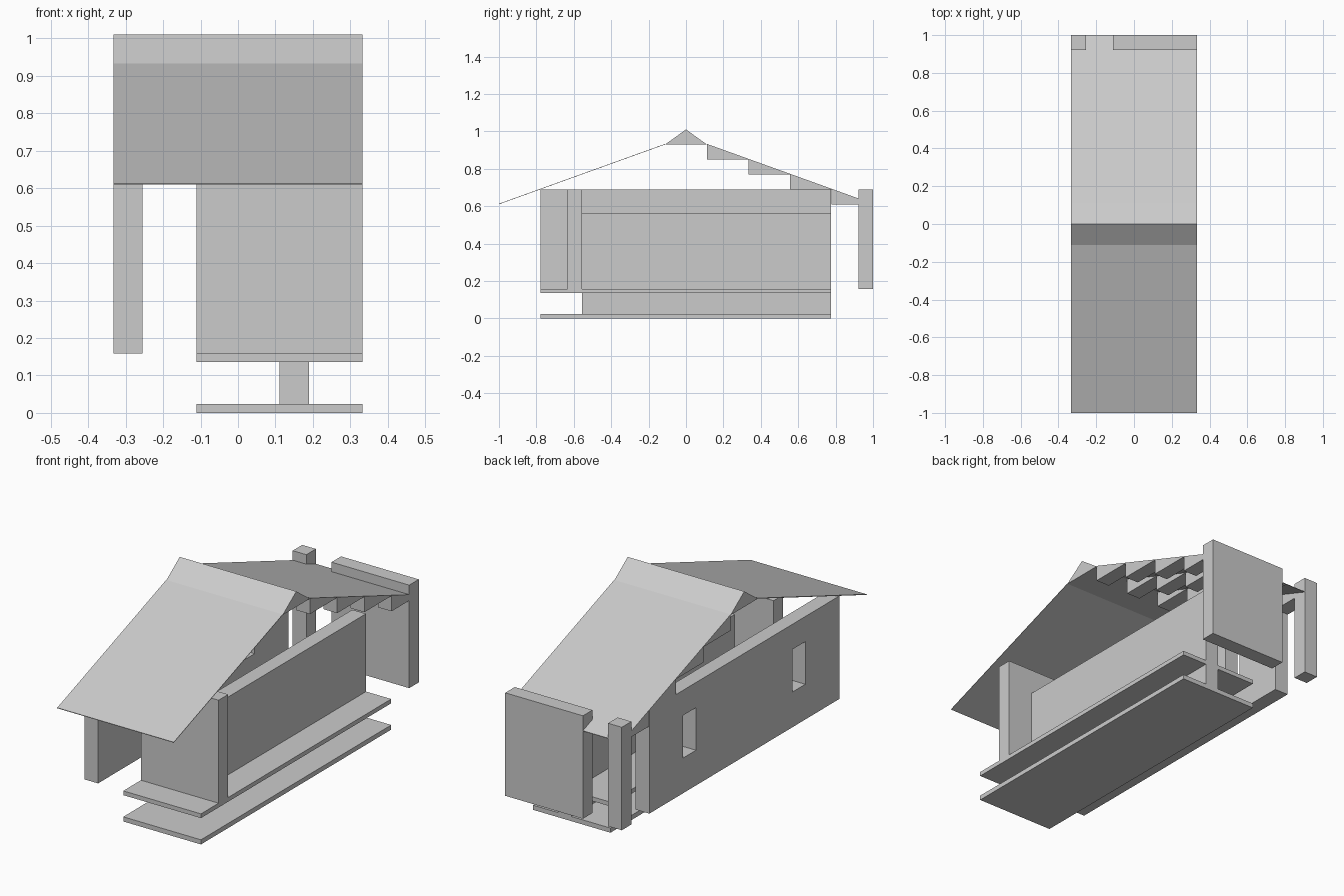
import bpy

cube = bpy.data.objects.get("Cube")
if cube:
    bpy.data.objects.remove(cube, do_unlink=True)

# Single flat colour
grey = bpy.data.materials.new("light_grey")
grey.use_nodes = True
COLOUR = (0.6, 0.6, 0.6, 1)
grey.diffuse_color = COLOUR
grey.node_tree.nodes["Principled BSDF"].inputs["Base Color"].default_value = COLOUR


def prism(name, profile, x0, x1):
    """Extrude a counter-clockwise (y, z) profile along x."""
    n = len(profile)
    verts = [(x, y, z) for x in (x0, x1) for y, z in profile]
    faces = [tuple(reversed(range(n))), tuple(range(n, 2 * n))]
    faces += [(i, (i + 1) % n, (i + 1) % n + n, i + n) for i in range(n)]
    mesh = bpy.data.meshes.new(name)
    mesh.from_pydata(verts, [], faces)
    mesh.materials.append(grey)
    obj = bpy.data.objects.new(name, mesh)
    bpy.context.collection.objects.link(obj)
    return obj


def box(name, x, y, z):
    profile = [(y[0], z[0]), (y[1], z[0]), (y[1], z[1]), (y[0], z[1])]
    return prism(name, profile, *x)


HALF = 0.333          # half width of the building
T = 0.078             # wall thickness
LENGTH = (-0.778, 0.775)
INNER = (-0.556, 0.775)
WALL = (0.158, 0.69)  # wall height range
ROOM = (-0.111, HALF)
SIDE = (-HALF, -HALF + T)
CORE = (0.111, 0.111 + T)

# Floor slabs and the foundation wall between them
box("ground_slab", ROOM, LENGTH, (0, 0.024))
box("foundation_wall", CORE, INNER, (0.024, 0.136))
box("floor_slab", ROOM, LENGTH, (0.136, 0.158))

# Walls
box("inner_wall", CORE, INNER, (0.158, 0.56))
box("front_wall", ROOM, (INNER[0] - T, INNER[0]), WALL)
box("back_wall", ROOM, (1 - T, 1), WALL)
box("back_post", SIDE, (1 - T, 1), WALL)

# Side wall with two window openings
side_wall = box("side_wall", SIDE, LENGTH, WALL)
for i, y in enumerate((-0.445, 0.447)):
    cutter = box(f"window_cutter_{i + 1}", (-0.4, -0.2),
                 (y - 0.053, y + 0.053), (0.34, 0.56))
    cutter.hide_render = True
    cutter.hide_viewport = True
    cutter.display_type = 'WIRE'
    cut = side_wall.modifiers.new("window", 'BOOLEAN')
    cut.operation = 'DIFFERENCE'
    cut.solver = 'EXACT'
    cut.object = cutter

# Ridge cap and the two thin roof sheets
RIDGE_Y, RIDGE_Z, EAVE_Z = 0.111, 0.93, 0.61
THIN = 0.003
prism("ridge_cap", [(-RIDGE_Y, RIDGE_Z), (RIDGE_Y, RIDGE_Z), (0, 1.01)], -HALF, HALF)
prism("front_roof", [(-1, EAVE_Z), (-RIDGE_Y, RIDGE_Z),
                     (-RIDGE_Y, RIDGE_Z + THIN), (-1, EAVE_Z + THIN)], -HALF, HALF)
prism("back_roof", [(RIDGE_Y, RIDGE_Z), (1, EAVE_Z),
                    (1, EAVE_Z + THIN), (RIDGE_Y, RIDGE_Z + THIN)], -HALF, HALF)

# Rows of stepped wedges carrying the back roof
ROWS, STEPS = 4, 4
run = (1 - RIDGE_Y) / STEPS
drop = (RIDGE_Z - EAVE_Z) / STEPS
for r in range(ROWS):
    x = -HALF + r * (2 * HALF - T) / (ROWS - 1)
    for s in range(STEPS):
        y, z = RIDGE_Y + s * run, RIDGE_Z - s * drop
        prism(f"roof_wedge_{r + 1}_{s + 1}",
              [(y, z), (y, z - drop), (y + run, z - drop)], x, x + T)
